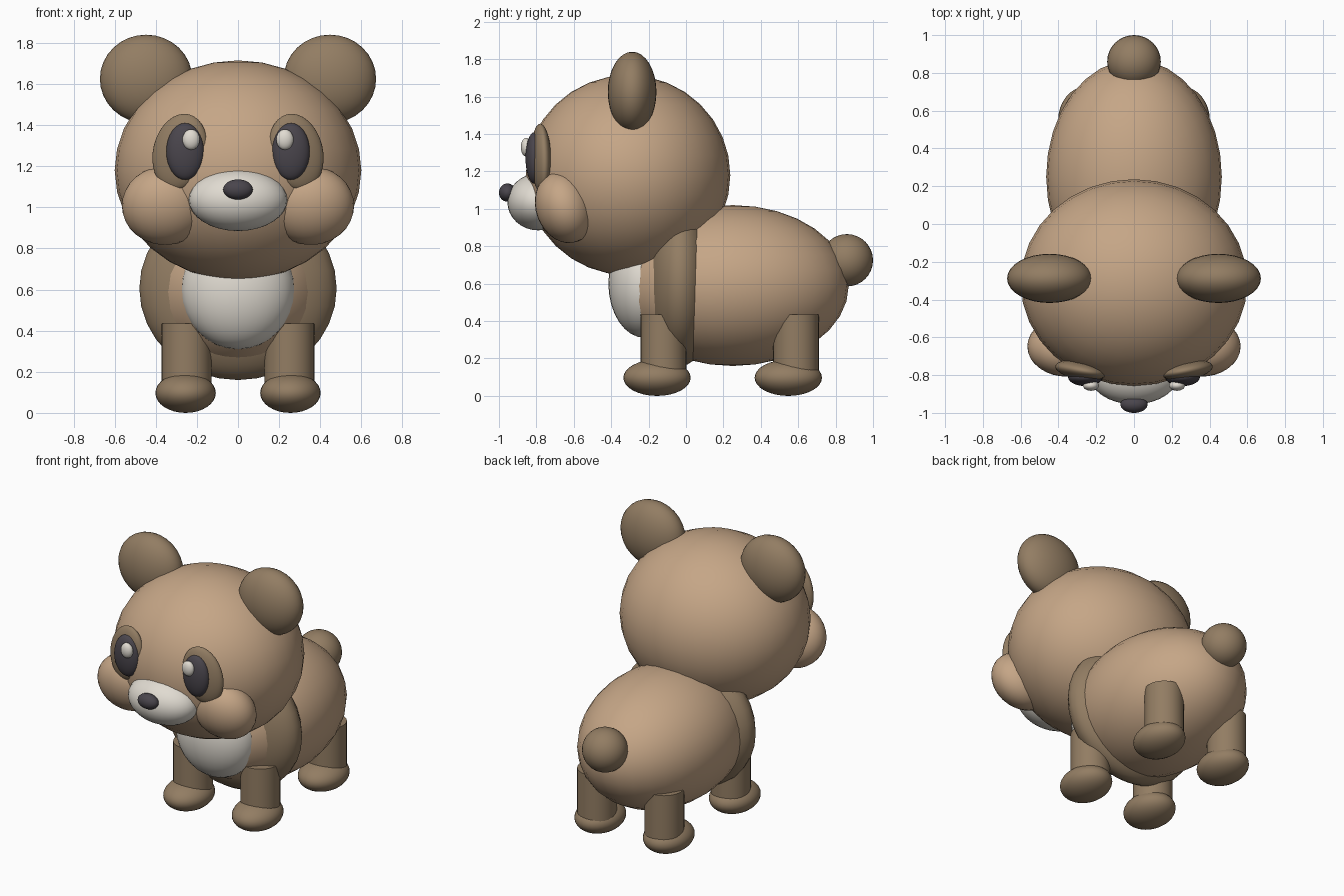
import bpy
from math import radians

cube = bpy.data.objects.get("Cube")
if cube:
    bpy.data.objects.remove(cube, do_unlink=True)


def material(name, rgb):
    mat = bpy.data.materials.new(name)
    mat.use_nodes = True
    mat.diffuse_color = (*rgb, 1)
    mat.node_tree.nodes["Principled BSDF"].inputs["Base Color"].default_value = (*rgb, 1)
    return mat


TAN = material("tan fur", (0.56, 0.38, 0.24))
BROWN = material("brown fur", (0.29, 0.205, 0.125))
CREAM = material("cream fur", (0.75, 0.71, 0.64))
DARK = material("charcoal", (0.068, 0.06, 0.073))


def finish(name, mat, scale=(1, 1, 1), rotation=(0, 0, 0)):
    """Name, shape, colour and smooth the newest object."""
    obj = bpy.context.object
    obj.name = name
    obj.scale = scale
    obj.rotation_euler = [radians(a) for a in rotation]
    obj.data.materials.append(mat)
    bpy.ops.object.shade_smooth_by_angle(angle=radians(40))
    return obj


def ellipsoid(name, mat, centre, radii, rotation=(0, 0, 0)):
    bpy.ops.mesh.primitive_uv_sphere_add(segments=32, ring_count=16, radius=1, location=centre)
    return finish(name, mat, radii, rotation)


def pair(name, mat, centre, radii, rotation=(0, 0, 0)):
    """Ellipsoids on the left (+x) and, mirrored, on the right."""
    x, y, z = centre
    rx, ry, rz = rotation
    for side, s in (("left", 1), ("right", -1)):
        ellipsoid(f"{side}_{name}", mat, (s * x, y, z), radii, (rx, s * ry, s * rz))


# Torso, shoulder band, belly and tail
ellipsoid("body", TAN, (0, 0.25, 0.59), (0.465, 0.62, 0.43))
ellipsoid("shoulder_band", BROWN, (0, -0.03, 0.605), (0.48, 0.2, 0.445))
ellipsoid("belly", CREAM, (0, -0.22, 0.6), (0.277, 0.195, 0.29))
ellipsoid("tail", BROWN, (0, 0.86, 0.725), (0.142, 0.14, 0.14))

# Head, ears and cheeks
ellipsoid("head", TAN, (0, -0.31, 1.18), (0.6, 0.547, 0.535))
pair("ear", BROWN, (0.447, -0.288, 1.625), (0.225, 0.13, 0.215))
pair("cheek", TAN, (0.355, -0.648, 1.008), (0.21, 0.155, 0.195), (20, 0, 0))

# Eyes: patch, eyeball and highlight
pair("eye_patch", BROWN, (0.283, -0.775, 1.27), (0.132, 0.05, 0.188), (0, -14, 10))
pair("eye", DARK, (0.257, -0.81, 1.272), (0.092, 0.048, 0.138))
pair("eye_highlight", CREAM, (0.228, -0.855, 1.33), (0.042, 0.028, 0.05))

# Muzzle and nose
ellipsoid("muzzle", CREAM, (0, -0.79, 1.037), (0.24, 0.165, 0.152))
ellipsoid("nose", DARK, (0, -0.955, 1.087), (0.072, 0.045, 0.049))

# Legs and feet
for end, leg_y, foot_y in (("front", -0.12, -0.155), ("back", 0.588, 0.547)):
    for side, s in (("left", 1), ("right", -1)):
        bpy.ops.mesh.primitive_cylinder_add(vertices=32, radius=0.122, depth=0.335,
                                            location=(s * 0.25, leg_y, 0.267))
        finish(f"{side}_{end}_leg", BROWN)
    pair(f"{end}_foot", BROWN, (0.255, foot_y, 0.097), (0.147, 0.18, 0.097))
